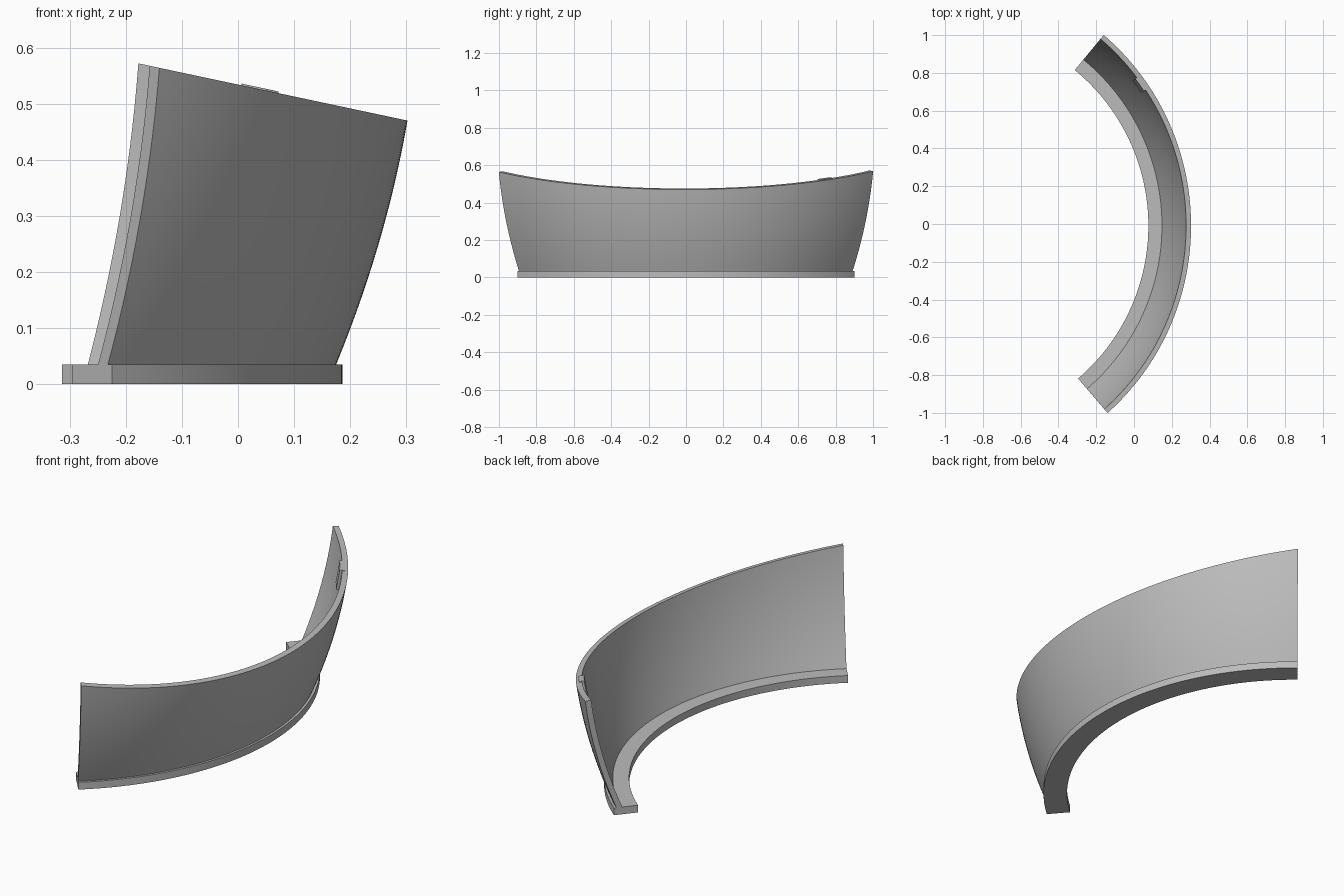
import bpy, bmesh, math

CX, CY = -0.99, -0.009          # centre of the arc
START, END = -49.4, 50.6        # arc ends in degrees
BASE_TOP = 0.035
THICK = 0.027

old = bpy.data.objects.get("Cube")
if old:
    bpy.data.objects.remove(old, do_unlink=True)

grey = bpy.data.materials.new("plain grey")
grey.use_nodes = True
colour = (0.5, 0.5, 0.5, 1)
grey.diffuse_color = colour
grey.node_tree.nodes["Principled BSDF"].inputs["Base Color"].default_value = colour


def wall_radius(z):
    """Outer radius of the flared wall at a height."""
    t = z - BASE_TOP
    return 1.165 + 0.411 * t - 0.273 * t * t


def rim_height(angle, inset):
    """Height where the wall meets the sloping plane of the rim."""
    z = 0.5
    for _ in range(8):
        x = CX + (wall_radius(z) - inset) * math.cos(angle)
        z = 0.534 - 0.2125 * x
    return z


def sweep(name, section, start, end, steps):
    """Sweep a closed (radius, height) section, which may vary by angle."""
    bm = bmesh.new()
    rings = []
    for i in range(steps + 1):
        a = math.radians(start + (end - start) * i / steps)
        rings.append([bm.verts.new((CX + r * math.cos(a), CY + r * math.sin(a), z))
                      for r, z in section(a)])
    n = len(rings[0])
    for r0, r1 in zip(rings, rings[1:]):
        for j in range(n):
            k = (j + 1) % n
            bm.faces.new((r0[j], r0[k], r1[k], r1[j]))
    # End caps as strips of quads between the two sides of the section
    for ring in (rings[0], rings[-1]):
        for j in range(n // 2 - 1):
            bm.faces.new((ring[j], ring[j + 1], ring[n - 2 - j], ring[n - 1 - j]))
    bmesh.ops.recalc_face_normals(bm, faces=bm.faces)
    mesh = bpy.data.meshes.new(name)
    bm.to_mesh(mesh)
    bm.free()
    mesh.materials.append(grey)
    obj = bpy.data.objects.new(name, mesh)
    bpy.context.collection.objects.link(obj)
    bpy.ops.object.select_all(action='DESELECT')
    obj.select_set(True)
    bpy.context.view_layer.objects.active = obj
    bpy.ops.object.shade_smooth_by_angle(angle=math.radians(30))
    return obj


def base_section(a):
    return [(1.176, 0), (1.176, BASE_TOP), (1.066, BASE_TOP), (1.066, 0)]


def side(a, inset, bottom, lift=0.0, rows=14):
    """Points up one face of the wall, from a height to the rim."""
    top = rim_height(a, inset) + lift
    heights = [bottom + (top - bottom) * i / rows for i in range(rows + 1)]
    return [(wall_radius(z) - inset, z) for z in heights]


def wall_section(a):
    return side(a, 0, BASE_TOP - 0.003) + side(a, THICK, BASE_TOP - 0.003)[::-1]


def latch_section(a):
    return side(a, 0.013, 0.43, 0.003, 4) + side(a, 0.038, 0.43, 0.003, 4)[::-1]


# Flat curved foot, flared wall and the small plate inside the rim
sweep("base_ring", base_section, START, END, 80)
sweep("curved_wall", wall_section, START, END, 80)
sweep("rim_latch", latch_section, 34.4, 38.0, 4)
